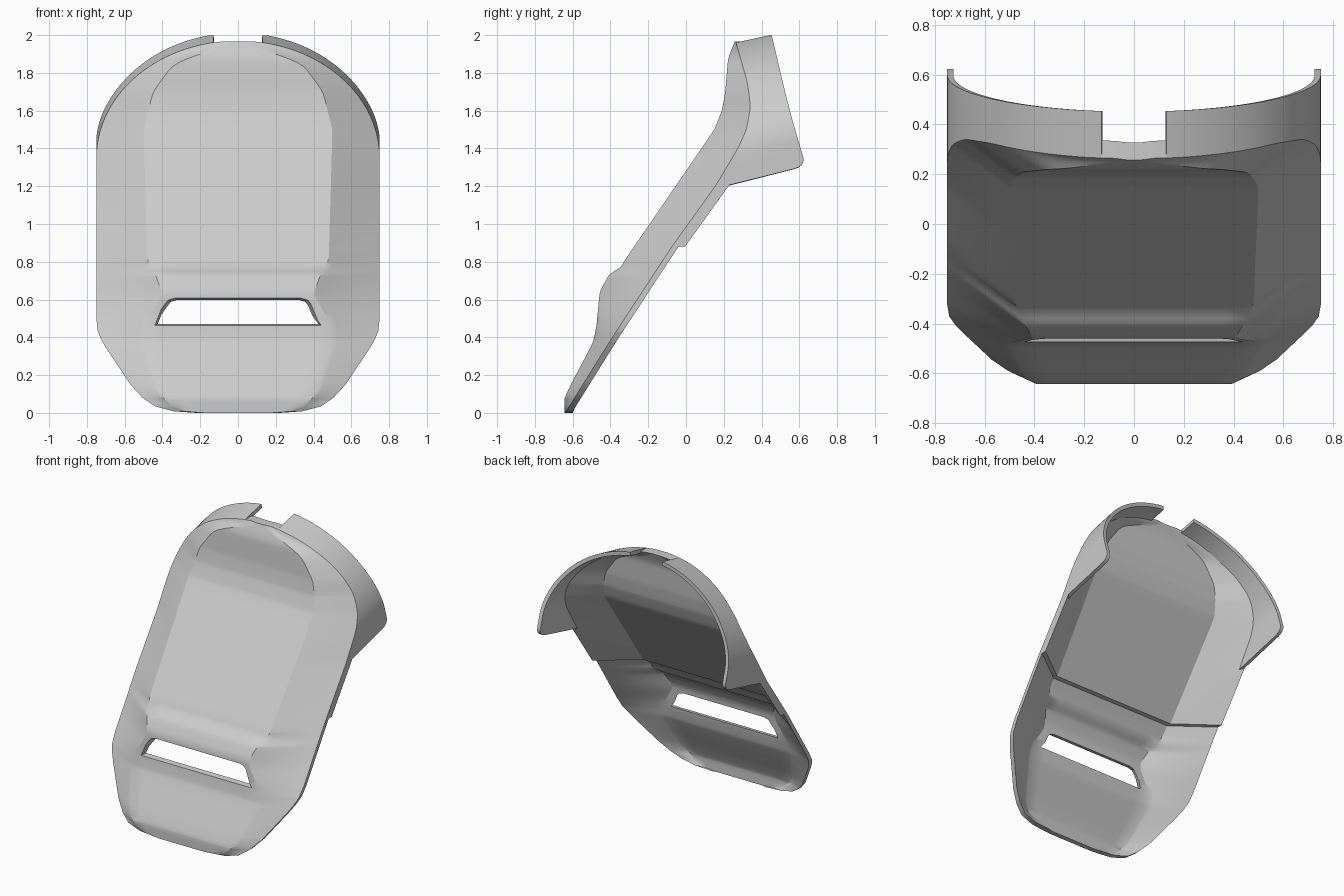
import bpy, bmesh, math

if "Cube" in bpy.data.objects:
    bpy.data.objects.remove(bpy.data.objects["Cube"])

grey = bpy.data.materials.new("light_grey")
grey.diffuse_color = (0.6, 0.6, 0.6, 1)
grey.use_nodes = True
grey.node_tree.nodes["Principled BSDF"].inputs["Base Color"].default_value = grey.diffuse_color

# Profiles as (z, value)
HALF_WIDTH = [(0, .22), (.008, .34), (.035, .44), (.08, .505), (.15, .57), (.33, .69),
              (.38, .72), (.43, .742), (.5, .75), (1.35, .75)]
PANEL = [(0, .3), (.1, .42), (.38, .5), (.47, .49), (.63, .40), (.74, .44), (.8, .48),
         (1.5, .5), (1.7, .45), (1.85, .34), (1.97, 0)]
CENTRE = [(0, -.643), (.08, -.643), (.16, -.605), (.3, -.53), (.38, -.49), (.46, -.474),
          (.63, -.458), (.66, -.448), (.735, -.405), (.775, -.338), (.8, -.33), (1.5, .15),
          (1.6, .19), (1.7, .208), (1.87, .222), (1.91, .235), (1.97, .26)]
RIM = [(0, -.64), (.4, -.39), (.88, -.075), (1.2, .155), (1.4, .275), (1.5, .32),
       (1.62, .342), (1.75, .325), (1.95, .268), (1.97, .26)]


def lerp(table, z):
    if z <= table[0][0]:
        return table[0][1]
    for (a, u), (b, v) in zip(table, table[1:]):
        if z <= b:
            return u + (v - u) * (z - a) / (b - a)
    return table[-1][1]


def soft(table, z, h):
    return sum(lerp(table, z + h * k / 3) for k in range(-3, 4)) / 7


def width(z):
    if z <= 1.35:
        return lerp(HALF_WIDTH, z)
    return .75 * math.sqrt(max(0, 1 - ((z - 1.35) / .62) ** 2))


def finish(name, bm):
    bmesh.ops.recalc_face_normals(bm, faces=bm.faces[:])
    me = bpy.data.meshes.new(name)
    bm.to_mesh(me)
    bm.free()
    me.materials.append(grey)
    ob = bpy.data.objects.new(name, me)
    bpy.context.collection.objects.link(ob)
    return ob


def smooth(ob, angle=30):
    bpy.ops.object.select_all(action='DESELECT')
    ob.select_set(True)
    bpy.context.view_layer.objects.active = ob
    bpy.ops.object.shade_smooth_by_angle(angle=math.radians(angle))


def rows(start):
    zs = {round(t[0], 4) for tab in (HALF_WIDTH, CENTRE) for t in tab}
    zs |= {round(i * .025, 4) for i in range(55)}
    zs |= {round(1.35 + .62 * math.sin(math.radians(a)), 4) for a in range(3, 88, 3)}
    return [start] + sorted(z for z in zs if start + .003 < z < 1.969)


def plate(name, start, shift, thick):
    """Shaped face surface, pushed back along y by its thickness."""
    bm = bmesh.new()
    grid = []
    for z in rows(start):
        w = width(z)
        p = min(soft(PANEL, z, .03), .8 * w)
        half = [p * i / 5 for i in range(6)] + [p + (w - p) * i / 8 for i in range(1, 9)]
        rim, mid = soft(RIM, z, .03), soft(CENTRE, z, .012)
        line = []
        for x in [-v for v in half[:0:-1]] + half:
            f = min(1, (w - abs(x)) / (w - p))
            line.append(bm.verts.new((x, rim + (mid - rim) * f + shift, z)))
        grid.append(line)
    for a, b in zip(grid, grid[1:]):
        for i in range(len(a) - 1):
            bm.faces.new((a[i], a[i + 1], b[i + 1], b[i]))
    front = bm.faces[:]
    new = bmesh.ops.extrude_face_region(bm, geom=front, use_keep_orig=True)["geom"]
    bmesh.ops.translate(bm, vec=(0, thick, 0),
                        verts=[g for g in new if isinstance(g, bmesh.types.BMVert)])
    return finish(name, bm)


# Face shell and the inner liner behind its upper part
shell = plate("face_shell", 0, 0, .035)
liner = plate("inner_liner", .88, .035, .035)

# Viewing slot, flared towards the front
bm = bmesh.new()
loops = []
for y, s, lo, hi in ((-.52, .05, .455, .622), (-.38, -.01, .482, .587)):
    half = [(.41 + s, lo), (.36 + s, hi - .03), (.345 + s, hi - .01), (.31 + s, hi)]
    pts = half + [(-x, z) for x, z in half[::-1]]
    loops.append([bm.verts.new((x, y, z)) for x, z in pts])
n = len(loops[0])
bm.faces.new(loops[0])
bm.faces.new(loops[1])
for i in range(n):
    j = (i + 1) % n
    bm.faces.new((loops[0][i], loops[0][j], loops[1][j], loops[1][i]))
cutter = finish("slot_cutter", bm)
cutter.hide_render = True
cut = shell.modifiers.new("slot", 'BOOLEAN')
cut.operation, cut.object, cut.solver = 'DIFFERENCE', cutter, 'EXACT'
bpy.context.view_layer.objects.active = shell
bpy.ops.object.modifier_apply(modifier=cut.name)
bpy.data.objects.remove(cutter)
smooth(shell)
smooth(liner)


# Head band: tilted sweep of the upper outline, open at the top notch
def band_line(x, z, side, inset):
    y0 = soft(RIM, z, .03) + (.01 if inset else 0)
    s = .25 - .03 * (z - 1.19) / .78
    back = (.64 - .258 * (z + s * .42 - 1.38)) / (1 + .258 * s) + .012
    u = z - 1.185
    if u < .06:
        back -= .06 - math.sqrt(max(0, .06 ** 2 - (.06 - u) ** 2))
    dx, dz = x / .75 ** 2, max(0, z - 1.35) / .62 ** 2
    m = math.hypot(dx, dz)
    x, z = x - inset * dx / m, z - inset * dz / m
    return [(side * x, y0 + (back - y0) * k / 6, min(2, z + s * (back - y0) * k / 6))
            for k in range(7)]


NOTCH = .13
end = math.acos(NOTCH / .75)
path = [(.75, z) for z in (1.185, 1.19, 1.2, 1.215, 1.23, 1.245, 1.3)]
path += [(.75 * math.cos(end * i / 36), 1.35 + .62 * math.sin(end * i / 36)) for i in range(37)]
for side, label in ((1, "right"), (-1, "left")):
    bm = bmesh.new()
    outer = [[bm.verts.new(c) for c in band_line(x, z, side, 0)] for x, z in path]
    inner = [[bm.verts.new(c) for c in band_line(x, z, side, .025)] for x, z in path]
    for g in (outer, inner):
        for a, b in zip(g, g[1:]):
            for k in range(6):
                bm.faces.new((a[k], a[k + 1], b[k + 1], b[k]))
    for i in range(len(path) - 1):
        for k in (0, 6):
            bm.faces.new((outer[i][k], outer[i + 1][k], inner[i + 1][k], inner[i][k]))
    for i in (0, -1):
        for k in range(6):
            bm.faces.new((outer[i][k], outer[i][k + 1], inner[i][k + 1], inner[i][k]))
    smooth(finish("head_band_" + label, bm))
